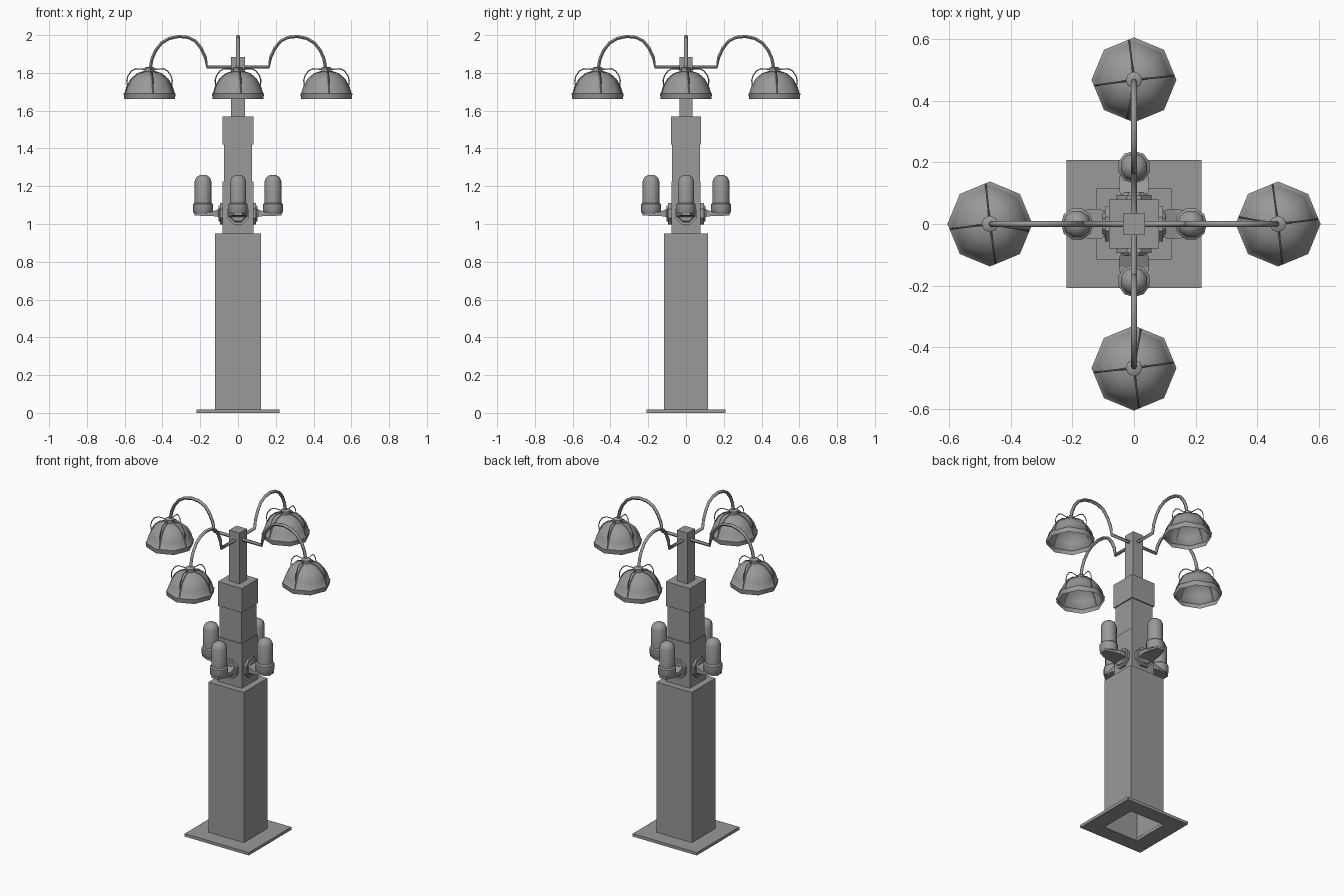
import bpy, bmesh, math
from mathutils import Matrix, Vector

if "Cube" in bpy.data.objects:
    bpy.data.objects.remove(bpy.data.objects["Cube"])

metal = bpy.data.materials.new("dark_metal")
metal.diffuse_color = (0.32, 0.32, 0.32, 1)
metal.use_nodes = True
metal.node_tree.nodes["Principled BSDF"].inputs["Base Color"].default_value = metal.diffuse_color


def finish(name, bm, smooth=None):
    bmesh.ops.recalc_face_normals(bm, faces=bm.faces)
    me = bpy.data.meshes.new(name)
    bm.to_mesh(me)
    bm.free()
    me.materials.append(metal)
    ob = bpy.data.objects.new(name, me)
    bpy.context.collection.objects.link(ob)
    if smooth:
        bpy.ops.object.select_all(action='DESELECT')
        ob.select_set(True)
        bpy.context.view_layer.objects.active = ob
        bpy.ops.object.shade_smooth_by_angle(angle=math.radians(smooth))
    return ob


def box(name, hx, hy, z0, z1, open_bottom=False):
    bm = bmesh.new()
    bmesh.ops.create_cube(bm, size=1)
    for v in bm.verts:
        v.co = Vector((v.co.x * 2 * hx, v.co.y * 2 * hy, z0 + (v.co.z + 0.5) * (z1 - z0)))
    if open_bottom:
        bm.faces.ensure_lookup_table()
        low = min(bm.faces, key=lambda f: f.calc_center_median().z)
        bmesh.ops.delete(bm, geom=[low], context='FACES_ONLY')
    return finish(name, bm)


def loft(bm, rings, caps=(True, True)):
    """Skin equal-length rings of points, optionally capping the ends."""
    vs = [[bm.verts.new(p) for p in r] for r in rings]
    n = len(vs[0])
    for a, b in zip(vs, vs[1:]):
        for i in range(n):
            bm.faces.new((a[i], a[(i + 1) % n], b[(i + 1) % n], b[i]))
    for cap, ring in zip(caps, (vs[0], vs[-1])):
        if cap:
            bm.faces.new(ring)


def lathe(name, cx, profile, sides, caps=(True, True), smooth=50):
    bm = bmesh.new()
    loft(bm, [[(cx + r * math.cos(2 * math.pi * i / sides), r * math.sin(2 * math.pi * i / sides), z)
               for i in range(sides)] for r, z in profile], caps)
    return finish(name, bm, smooth)


def tube(name, pts, radius, sides):
    """Tube along a path lying in one vertical plane."""
    pts = [Vector(p) for p in pts]
    flat = pts[-1] - pts[0]
    side = Vector((-flat.y, flat.x, 0)).normalized()
    rings = []
    for i, p in enumerate(pts):
        t = (pts[min(i + 1, len(pts) - 1)] - pts[max(i - 1, 0)]).normalized()
        up = side.cross(t)
        rings.append([p + radius * (math.cos(a) * side + math.sin(a) * up)
                      for a in (2 * math.pi * k / sides for k in range(sides))])
    bm = bmesh.new()
    loft(bm, rings)
    return finish(name, bm, 60)


# Column: hollow base plate, pedestal and stepped shaft
bm = bmesh.new()
ring = [(-1, -1), (1, -1), (1, 1), (-1, 1)]
sections = [(0.12, 0.116, 0), (0.22, 0.208, 0), (0.22, 0.208, 0.018), (0.12, 0.116, 0.018)]
loft(bm, [[(x * hx, y * hy, z) for x, y in ring] for hx, hy, z in sections], (False, False))
finish("base_plate", bm)
box("pedestal", 0.121, 0.116, 0.0, 0.95, True)
box("lower_shaft", 0.081, 0.078, 0.95, 1.225)
box("upper_shaft", 0.075, 0.073, 1.225, 1.42)
box("shaft_block", 0.082, 0.08, 1.42, 1.57)
box("top_post", 0.036, 0.035, 1.57, 1.885)

# One set of lamps, built toward +x
parts = []
LX = 0.468
SX = 0.185

# Hanging lamp: curved arm, shade, cap and wire guards
path = [(0.02, 1.83), (0.163, 1.83), (0.172, 1.88), (0.195, 1.93), (0.225, 1.968), (0.265, 1.988),
        (0.315, 1.993), (0.365, 1.982), (0.405, 1.958), (0.435, 1.92), (0.455, 1.875), (LX - 0.003, 1.82)]
parts.append(tube("curved_arm", [(x, 0, z) for x, z in path], 0.0095, 6))
parts.append(lathe("lamp_shade", LX, [(0.134, 1.662), (0.138, 1.69), (0.132, 1.695), (0.122, 1.73),
                                     (0.1, 1.768), (0.066, 1.795), (0.022, 1.808)], 8, (False, True)))
parts.append(lathe("shade_cap", LX, [(0.027, 1.803), (0.027, 1.826), (0.018, 1.832)], 8))
guard = [(0.015, 1.818), (0.075, 1.822), (0.097, 1.81), (0.115, 1.785), (0.122, 1.76), (0.119, 1.735)]
for deg in (7, 98, 170, 276):
    c, s = math.cos(math.radians(deg)), math.sin(math.radians(deg))
    parts.append(tube("shade_wire", [(LX + r * c, r * s, z) for r, z in guard], 0.003, 4))
    # Rib of the wire lying against the dome
    rib = [(0.024, 1.809), (0.067, 1.796), (0.1, 1.769), (0.122, 1.731), (0.134, 1.695)]
    parts.append(tube("shade_rib", [(LX + r * 0.96 * c, r * 0.96 * s, z) for r, z in rib], 0.003, 4))

# Upright lamp: domed lantern with collar
parts.append(lathe("upright_lamp", SX, [(0.047, 1.055), (0.053, 1.067), (0.053, 1.105), (0.045, 1.112),
                                       (0.045, 1.225), (0.036, 1.247), (0.015, 1.26)], 10, smooth=37))

# Bracket: octagonal wall plate and tapered arm
bm = bmesh.new()
octagon = [(math.cos(math.pi * (k + 0.5) / 4), math.sin(math.pi * (k + 0.5) / 4)) for k in range(8)]
loft(bm, [[(x, r * a, 1.055 + r * b) for a, b in octagon]
          for x, r in ((0.075, 0.061), (0.095, 0.061), (0.095, 0.048), (0.103, 0.043))])
parts.append(finish("wall_plate", bm))
bm = bmesh.new()
loft(bm, [[(x, -w, z0), (x, w, z0), (x, w, z1), (x, -w, z1)] for x, w, z0, z1 in
          ((0.09, 0.034, 1.03, 1.085), (0.105, 0.047, 1.038, 1.078), (0.14, 0.049, 1.043, 1.064),
           (0.19, 0.04, 1.043, 1.062), (0.23, 0.022, 1.046, 1.06))])
parts.append(finish("lamp_bracket", bm))

# Repeat the set on the other three sides
for k in range(1, 4):
    for p in parts:
        c = p.copy()
        c.matrix_world = Matrix.Rotation(k * math.pi / 2, 4, 'Z')
        bpy.context.collection.objects.link(c)
